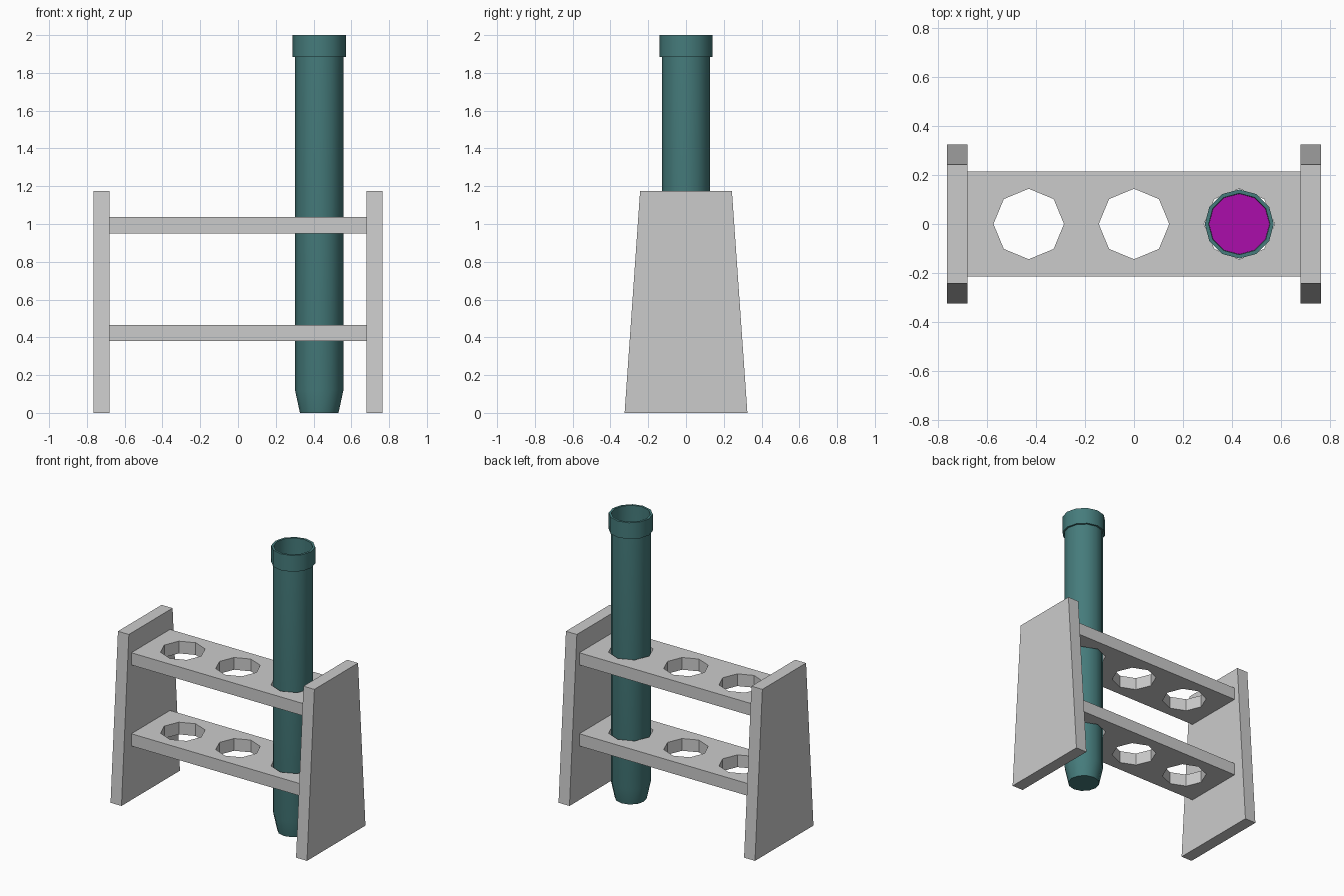
import bpy
import bmesh
import math

if "Cube" in bpy.data.objects:
    bpy.data.objects.remove(bpy.data.objects["Cube"])

TUBE_X = 0.43


def circle(cx, r, n):
    return [(cx + r * math.cos(2 * math.pi * i / n), r * math.sin(2 * math.pi * i / n))
            for i in range(n)]


def board(name, loops, thickness):
    """Flat board from an outline plus hole loops, centred on its thickness."""
    curve = bpy.data.curves.new(name, 'CURVE')
    curve.dimensions = '2D'
    curve.fill_mode = 'BOTH'
    curve.extrude = thickness / 2
    for loop in loops:
        spline = curve.splines.new('POLY')
        spline.points.add(len(loop) - 1)
        for point, (x, y) in zip(spline.points, loop):
            point.co = (x, y, 0, 1)
        spline.use_cyclic_u = True
    obj = bpy.data.objects.new(name, curve)
    bpy.context.collection.objects.link(obj)
    bpy.ops.object.select_all(action='DESELECT')
    obj.select_set(True)
    bpy.context.view_layer.objects.active = obj
    bpy.ops.object.convert(target='MESH')
    obj = bpy.context.object
    # Weld the caps to the sides and keep every face flat
    bm = bmesh.new()
    bm.from_mesh(obj.data)
    bmesh.ops.remove_doubles(bm, verts=bm.verts, dist=1e-5)
    bmesh.ops.recalc_face_normals(bm, faces=bm.faces)
    for f in bm.faces:
        f.smooth = False
    bm.to_mesh(obj.data)
    bm.free()
    return obj


def lathe(name, profile, color, sides=12):
    """Closed solid of revolution; the profile's two ends are capped."""
    bm = bmesh.new()
    rings = [[bm.verts.new((x, y, z)) for x, y in circle(0, r, sides)] for r, z in profile]
    for a, b in zip(rings, rings[1:]):
        for i in range(sides):
            j = (i + 1) % sides
            bm.faces.new((a[i], a[j], b[j], b[i]))
    bm.faces.new(rings[0])
    bm.faces.new(rings[-1])
    bmesh.ops.recalc_face_normals(bm, faces=bm.faces)
    mesh = bpy.data.meshes.new(name)
    bm.to_mesh(mesh)
    bm.free()
    mat = bpy.data.materials.new(name)
    mat.diffuse_color = color
    mat.use_nodes = True
    mat.node_tree.nodes["Principled BSDF"].inputs["Base Color"].default_value = mat.diffuse_color
    mesh.materials.append(mat)
    obj = bpy.data.objects.new(name, mesh)
    obj.location.x = TUBE_X
    bpy.context.collection.objects.link(obj)
    bpy.ops.object.select_all(action='DESELECT')
    obj.select_set(True)
    bpy.context.view_layer.objects.active = obj
    bpy.ops.object.shade_smooth_by_angle(angle=math.radians(40))
    return obj


# Tapered end panels, drawn flat and stood upright
panel = [(-0.325, 0), (0.325, 0), (0.243, 1.175), (-0.243, 1.175)]
for side, x in (("left", -0.722), ("right", 0.722)):
    end = board(side + "_end_panel", [panel], 0.085)
    end.rotation_euler = (math.pi / 2, 0, math.pi / 2)
    end.location.x = x

# Two shelves with three octagonal holes each
outline = [(-0.68, -0.215), (0.68, -0.215), (0.68, 0.215), (-0.68, 0.215)]
holes = [circle(x, 0.144, 8) for x in (-TUBE_X, 0, TUBE_X)]
for name, z in (("lower_shelf", 0.423), ("upper_shelf", 0.993)):
    shelf = board(name, [outline] + holes, 0.086)
    shelf.location.z = z

# Hollow tube with a collar: outside going up, inside going down
lathe("test_tube", [(0.102, 0), (0.128, 0.12), (0.128, 1.885), (0.141, 1.885),
                    (0.141, 2.0), (0.125, 2.0), (0.125, 0.122), (0.099, 0.004)],
      (0.06, 0.2, 0.2, 1))

# Liquid filling the lower part of the tube
lathe("liquid", [(0.098, 0.006), (0.124, 0.122), (0.124, 1.0)], (0.41, 0.004, 0.41, 1))
